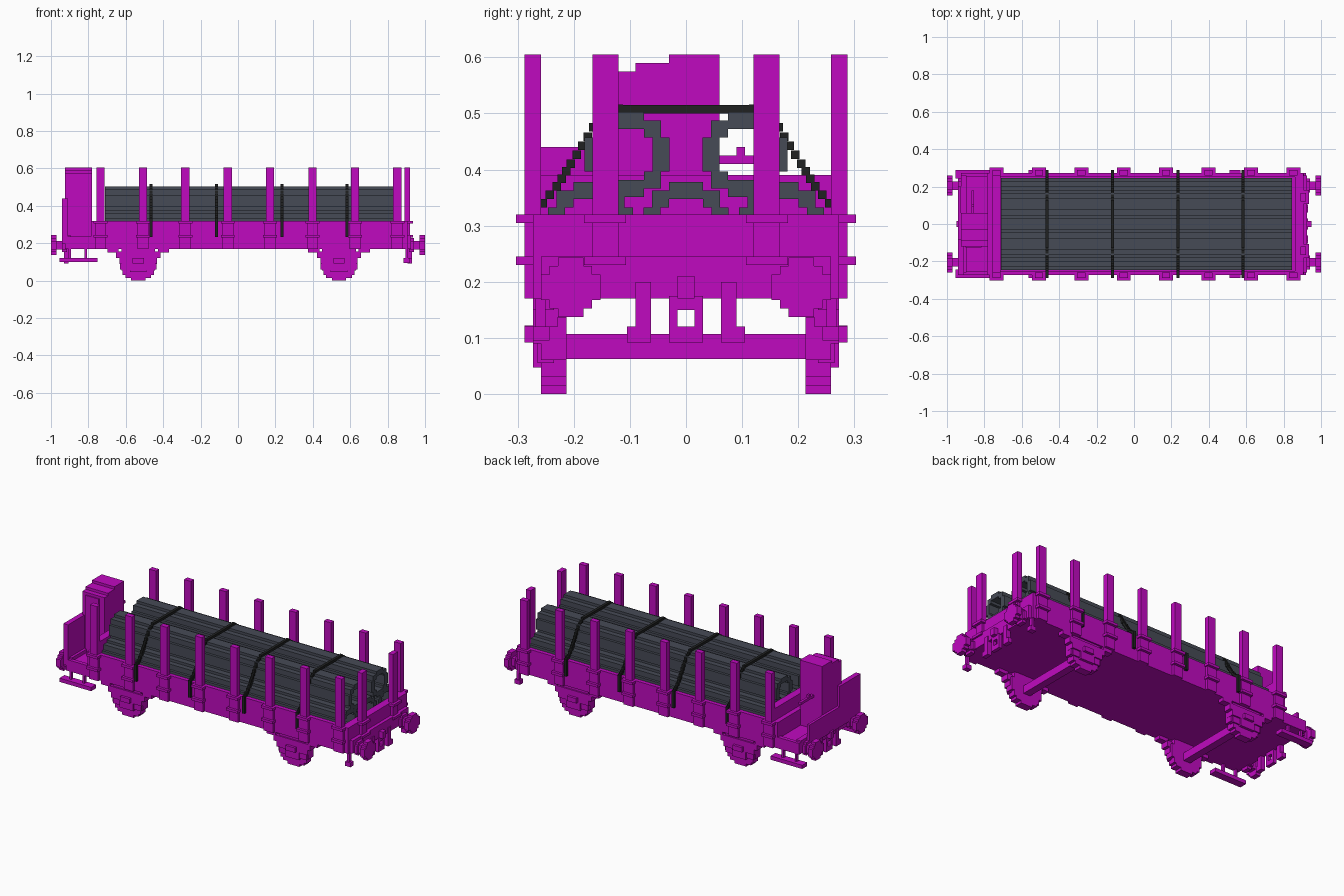
import bpy, bmesh, math
from mathutils import Vector

cube = bpy.data.objects.get("Cube")
if cube:
    bpy.data.objects.remove(cube)

V = 0.01515  # block size of the stepped style


def material(name, rgb):
    m = bpy.data.materials.new(name)
    m.use_nodes = True
    m.diffuse_color = (*rgb, 1)
    m.node_tree.nodes["Principled BSDF"].inputs["Base Color"].default_value = (*rgb, 1)
    return m


magenta = material("magenta paint", (0.53, 0.003, 0.53))
steel = material("dark grey steel", (0.061, 0.069, 0.093))
black = material("black strap", (0.014, 0.015, 0.015))


def add_box(bm, x, y, z):
    lo, hi = Vector((min(x), min(y), min(z))), Vector((max(x), max(y), max(z)))
    made = bmesh.ops.create_cube(bm, size=1)
    for v in made["verts"]:
        v.co = Vector([(lo[i] + hi[i]) / 2 + v.co[i] * (hi[i] - lo[i]) for i in range(3)])


def part(name, boxes, mat=magenta):
    bm = bmesh.new()
    for b in boxes:
        add_box(bm, *b)
    me = bpy.data.meshes.new(name)
    bm.to_mesh(me)
    bm.free()
    me.materials.append(mat)
    ob = bpy.data.objects.new(name, me)
    bpy.context.collection.objects.link(ob)
    return ob


def flip(p):
    return (-p[0], -p[1])


def both_sides(boxes):
    return boxes + [(x, flip(y), z) for x, y, z in boxes]


def both_ends(boxes):
    return boxes + [(flip(x), y, z) for x, y, z in boxes]


def stepped_rows(n, inner=0):
    """Runs (a0, a1, b0, b1) of a block-stepped disc or ring of diameter n."""
    runs = []
    for j in range(n):
        b = j + 0.5 - n / 2
        half = round(math.sqrt((n / 2) ** 2 - b * b) - n % 2 / 2) + n % 2 / 2
        hole = 0
        if abs(b) < inner / 2:
            hole = round(math.sqrt((inner / 2) ** 2 - b * b))
        spans = [(-half, -hole), (hole, half)] if hole else [(-half, half)]
        runs += [(s * V, e * V, (b - .5) * V, (b + .5) * V) for s, e in spans]
    return runs


def disc_x(x, cy, cz, n, inner=0):
    return [(x, (cy + a, cy + b), (cz + c, cz + d)) for a, b, c, d in stepped_rows(n, inner)]


def disc_y(cx, y, cz, n):
    return [((cx + a, cx + b), y, (cz + c, cz + d)) for a, b, c, d in stepped_rows(n)]


# Wagon bed, walls and end platform
part("floor", [((-.925, .905), (-.258, .258), (.17, .225))])
part("side_walls", both_sides([((-.77, .905), (.25, .273), (.17, .32)),
                               ((-.925, -.77), (.25, .273), (.17, .235))]))
part("end_wall", [((.86, .905), (-.273, .273), (.17, .32))])
part("bulkhead", [((-.757, -.713), (-.258, .258), (.17, .39)),
                  ((-.785, -.755), (-.273, .273), (.17, .32))])
part("end_beam", both_ends([((.895, .925), (-.258, .258), (.17, .245))]))

# Side stakes with sockets
for i in range(8):
    x = -.735 + i * .2267
    part("side_stake", both_sides([
        ((x - .022, x + .022), (.258, .288), (.17, .605)),
        ((x - .037, x + .037), (.265, .303), (.305, .32)),
        ((x - .037, x + .037), (.265, .303), (.23, .245)),
        ((x - .03, x + .03), (.265, .288), (.17, .32))]))

# End stakes with sockets
part("end_stakes", both_sides([
    ((.89, .92), (.12, .167), (.17, .605)),
    ((.89, .935), (.107, .182), (.305, .32)),
    ((.89, .935), (.107, .182), (.23, .245))]))

# Brake house with stepped roof, door panel and rails
part("brake_house", [
    ((-.925, -.78), (-.12, .06), (.2, .575)),
    ((-.925, -.78), (-.09, .06), (.575, .59)),
    ((-.925, -.78), (-.03, .06), (.59, .605))])
part("house_panel", [((-.9, -.815), (-.126, -.12), (.225, .56))])
part("platform_rail", [((-.94, -.91), (-.273, -.08), (.2, .44)),
                       ((-.94, -.925), (-.08, .2), (.2, .32))])
part("brake_crank", [((-.87, -.855), (.06, .18), (.41, .425)),
                     ((-.87, -.855), (.09, .105), (.425, .44))])

# Footboards under the platform
part("footboards", both_sides([
    ((-.955, -.75), (.243, .288), (.1, .122)),
    ((-.905, -.893), (.25, .268), (.12, .18)),
    ((-.82, -.808), (.25, .268), (.12, .18))]))
part("corner_steps", both_sides([
    ((.885, .92), (.243, .273), (.095, .12)),
    ((.895, .91), (.25, .268), (.12, .17))]))

# Buffers
buffers = []
for y in (-.205, .205):
    buffers += disc_x((.97, 1), y, .19, 7)
    buffers += disc_x((.915, .97), y, .19, 3)
    buffers += disc_x((.915, .94), y, .19, 5)
part("buffers", both_ends(buffers))

# Coupling link, hook and brake hoses
part("couplings", both_ends([
    ((.905, .95), (-.015, .015), (.17, .21)),
    ((.91, .93), (-.03, -.015), (.092, .175)),
    ((.91, .93), (.015, .03), (.092, .175)),
    ((.91, .93), (-.03, .03), (.092, .12)),
    ((.91, .93), (-.03, .03), (.15, .17))]))
part("brake_hoses", both_ends(both_sides([
    ((.905, .93), (.062, .09), (.092, .2)),
    ((.905, .93), (.062, .105), (.092, .12))])))

# Wheelsets, axle boxes and springs
for x in (-.533, .54):
    part("axle", [((x - .022, x + .022), (-.22, .22), (.062, .107))])
    part("wheels", both_sides(disc_y(x, (.213, .258), V * 6.5, 13)))
    part("axle_boxes", both_sides([
        ((x - .09, x + .09), (.235, .265), (.055, .17)),
        ((x - .03, x + .03), (.25, .288), (.092, .12)),
        ((x - .045, x + .045), (.25, .273), (.047, .135))]))
    part("leaf_springs", both_sides([
        ((x - .118, x + .118), (.228, .273), (.12, .155)),
        ((x - .1, x + .1), (.228, .273), (.09, .12)),
        ((x - .165, x - .105), (.235, .273), (.15, .175)),
        ((x + .105, x + .165), (.235, .273), (.15, .175))]))

# Stacked pipes: three below, two above
for y, z in [(-.17, .302), (0, .302), (.17, .302), (-.105, .427), (.105, .427)]:
    part("pipe", disc_x((-.71, .845), y, z, 10, 6), steel)

# Tie-down straps following the load in small steps
path = [(.12, .508), (.165, .475), (.205, .41), (.23, .37), (.255, .34), (.28, .325), (.28, .24)]
for x in (-.465, -.115, .235, .582):
    w = (x - .008, x + .008)
    half = []
    for (y0, z0), (y1, z1) in zip(path, path[1:]):
        n = max(1, round(max(abs(y1 - y0), abs(z1 - z0)) / V))
        for k in range(n + 1):
            y, z = y0 + (y1 - y0) * k / n, z0 + (z1 - z0) * k / n
            half.append((w, (y - V / 2, y + V / 2), (z - V / 2, z + V / 2)))
    part("strap", both_sides(half) + [(w, (-.12, .12), (.5, .515))], black)
